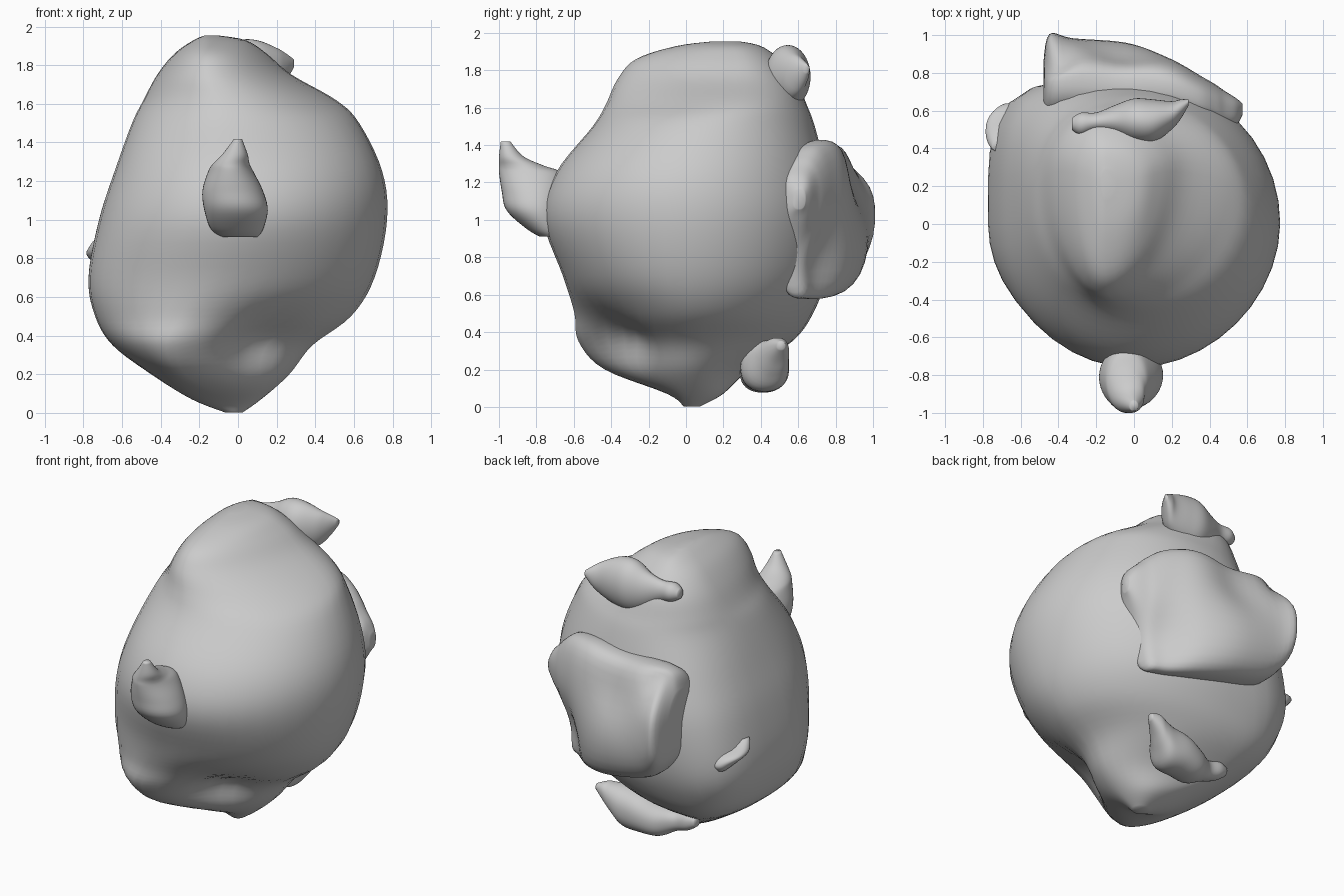
import bpy, bmesh, math
from mathutils import Vector

SIDES, STEPS = 40, 5


def spline(p0, p1, p2, p3, u):
    # Catmull-Rom blend of four matching section records
    return [0.5 * (2 * b + (c - a) * u + (2 * a - 5 * b + 4 * c - d) * u * u
                   + (3 * b - a - 3 * c + d) * u ** 3)
            for a, b, c, d in zip(p0, p1, p2, p3)]


def loft(name, axis, sections, dents=(), power=2.0):
    # section: position, min/max of both cross axes, [centre a, centre b, back-left power, front-right power]
    secs = [list(s) if len(s) == 9 else
            list(s) + [(s[1] + s[2]) / 2, (s[3] + s[4]) / 2, power, power] for s in sections]
    n = len(secs)
    rows = []
    for i in range(n - 1):
        quad = [secs[max(0, min(n - 1, i + k))] for k in (-1, 0, 1, 2)]
        rows += [spline(*quad, j / STEPS) for j in range(STEPS)]
    rows.append(secs[-1])
    bm = bmesh.new()
    rings = []
    for t, a0, a1, b0, b1, ca, cb, nbl, nfr in rows:
        ring = []
        for k in range(SIDES):
            ang = 2 * math.pi * k / SIDES
            c, s = math.cos(ang), math.sin(ang)
            p = nbl if (c < 0 and s > 0) else nfr if (c > 0 and s < 0) else power
            r = (abs(c) ** p + abs(s) ** p) ** (-1 / p)
            a = ca + c * r * (a1 - ca if c > 0 else ca - a0)
            b = cb + s * r * (b1 - cb if s > 0 else cb - b0)
            co = Vector((a, b, t) if axis == 'z' else (t, a, b))
            for centre, push, radius in dents:
                d = (co - Vector(centre)).length / radius
                co = co + Vector(push) * math.exp(-d * d * 2)
            ring.append(bm.verts.new(co))
        rings.append(ring)
    for r0, r1 in zip(rings, rings[1:]):
        for k in range(SIDES):
            m = (k + 1) % SIDES
            bm.faces.new((r0[k], r0[m], r1[m], r1[k]))
    bm.faces.new(rings[0])
    bm.faces.new(rings[-1])
    bmesh.ops.smooth_vert(bm, verts=bm.verts, factor=0.5,
                          use_axis_x=True, use_axis_y=True, use_axis_z=True)
    bmesh.ops.recalc_face_normals(bm, faces=bm.faces)
    mesh = bpy.data.meshes.new(name)
    bm.to_mesh(mesh)
    bm.free()
    for poly in mesh.polygons:
        poly.use_smooth = True
    obj = bpy.data.objects.new(name, mesh)
    bpy.context.collection.objects.link(obj)
    return obj


# Lumpy main body, lofted upward
loft("body", 'z', [
    (0.00, -0.06, 0.02, -0.01, 0.07, -0.02, 0.03, 2, 2),
    (0.07, -0.24, 0.12, -0.10, 0.20, -0.05, 0.03, 2, 2),
    (0.20, -0.45, 0.27, -0.44, 0.34, -0.28, 0.00, 2.3, 1.5),
    (0.35, -0.65, 0.39, -0.58, 0.57, -0.32, 0.00, 2.9, 1.4),
    (0.50, -0.74, 0.59, -0.60, 0.68, -0.22, 0.00, 3.8, 1.6),
    (0.70, -0.775, 0.71, -0.66, 0.75, -0.08, 0.00, 4.4, 1.9),
    (1.00, -0.72, 0.775, -0.765, 0.775, 0.00, 0.00, 4.2, 1.9),
    (1.25, -0.64, 0.75, -0.70, 0.75, 0.00, 0.02, 3.4, 1.95),
    (1.50, -0.55, 0.63, -0.50, 0.69, -0.03, 0.10, 2.5, 2),
    (1.62, -0.49, 0.51, -0.43, 0.645, -0.08, 0.22, 2.2, 1.8),
    (1.75, -0.42, 0.28, -0.37, 0.59, -0.14, 0.28, 2, 1.8),
    (1.86, -0.33, 0.15, -0.27, 0.50, -0.15, 0.28, 2, 1.8),
    (1.93, -0.23, 0.04, -0.05, 0.40, -0.15, 0.25, 2, 2),
    (1.955, -0.17, -0.11, 0.15, 0.28, -0.15, 0.22, 2, 2),
], dents=[((0.12, -0.38, 0.37), (-0.03, 0.10, 0.02), 0.25)], power=2.0)

# Nose-like horn on the front
loft("front_horn", 'z', [
    (0.91, -0.08, 0.10, -0.78, -0.66),
    (0.95, -0.14, 0.13, -0.85, -0.64),
    (1.05, -0.175, 0.155, -0.96, -0.64),
    (1.15, -0.185, 0.13, -0.985, -0.64),
    (1.25, -0.155, 0.08, -1.00, -0.66),
    (1.29, -0.13, 0.06, -1.00, -0.76),
    (1.34, -0.08, 0.05, -1.00, -0.87),
    (1.42, -0.02, 0.02, -0.99, -0.94),
])

# Winged lump on the upper back
loft("top_horn", 'x', [
    (-0.33, 0.50, 0.56, 1.76, 1.82),
    (-0.28, 0.47, 0.59, 1.73, 1.85),
    (-0.20, 0.49, 0.59, 1.71, 1.85),
    (-0.10, 0.47, 0.63, 1.64, 1.88),
    (0.00, 0.43, 0.665, 1.60, 1.93),
    (0.10, 0.43, 0.66, 1.61, 1.93),
    (0.20, 0.50, 0.65, 1.66, 1.89),
    (0.25, 0.56, 0.66, 1.72, 1.86),
    (0.29, 0.63, 0.66, 1.79, 1.83),
])

# Matching lump on the lower back
loft("bottom_horn", 'x', [
    (-0.37, 0.38, 0.44, 0.20, 0.26),
    (-0.31, 0.34, 0.46, 0.16, 0.28),
    (-0.22, 0.32, 0.46, 0.13, 0.26),
    (-0.12, 0.29, 0.52, 0.08, 0.28),
    (0.00, 0.29, 0.55, 0.08, 0.33),
    (0.12, 0.30, 0.55, 0.09, 0.35),
    (0.19, 0.38, 0.55, 0.17, 0.36),
    (0.24, 0.43, 0.55, 0.24, 0.37),
    (0.30, 0.49, 0.53, 0.31, 0.35),
], power=2.3)

# Large cupped plate on the back
loft("back_plate", 'x', [
    (-0.48, 0.62, 0.86, 0.90, 1.26),
    (-0.45, 0.56, 1.01, 0.80, 1.37),
    (-0.33, 0.56, 0.99, 0.68, 1.41),
    (-0.05, 0.56, 0.97, 0.61, 1.41),
    (0.18, 0.56, 0.89, 0.58, 1.43),
    (0.34, 0.53, 0.80, 0.58, 1.40),
    (0.43, 0.51, 0.75, 0.61, 1.34),
    (0.48, 0.50, 0.71, 0.86, 1.29),
    (0.54, 0.52, 0.67, 1.00, 1.23),
    (0.575, 0.58, 0.64, 1.06, 1.16),
], dents=[((-0.10, 0.94, 1.25), (0.01, -0.09, -0.03), 0.30),
          ((-0.45, 0.95, 1.35), (0.03, -0.12, 0), 0.2),
          ((0.42, 0.75, 0.75), (-0.03, -0.10, 0), 0.3)], power=2.8)

# Small fin on the left back
loft("side_fin", 'z', [
    (0.73, -0.70, -0.62, 0.55, 0.62),
    (0.77, -0.74, -0.58, 0.44, 0.64),
    (0.82, -0.785, -0.58, 0.40, 0.60),
    (0.86, -0.77, -0.60, 0.38, 0.50),
    (0.89, -0.75, -0.66, 0.38, 0.44),
], power=2.4)
